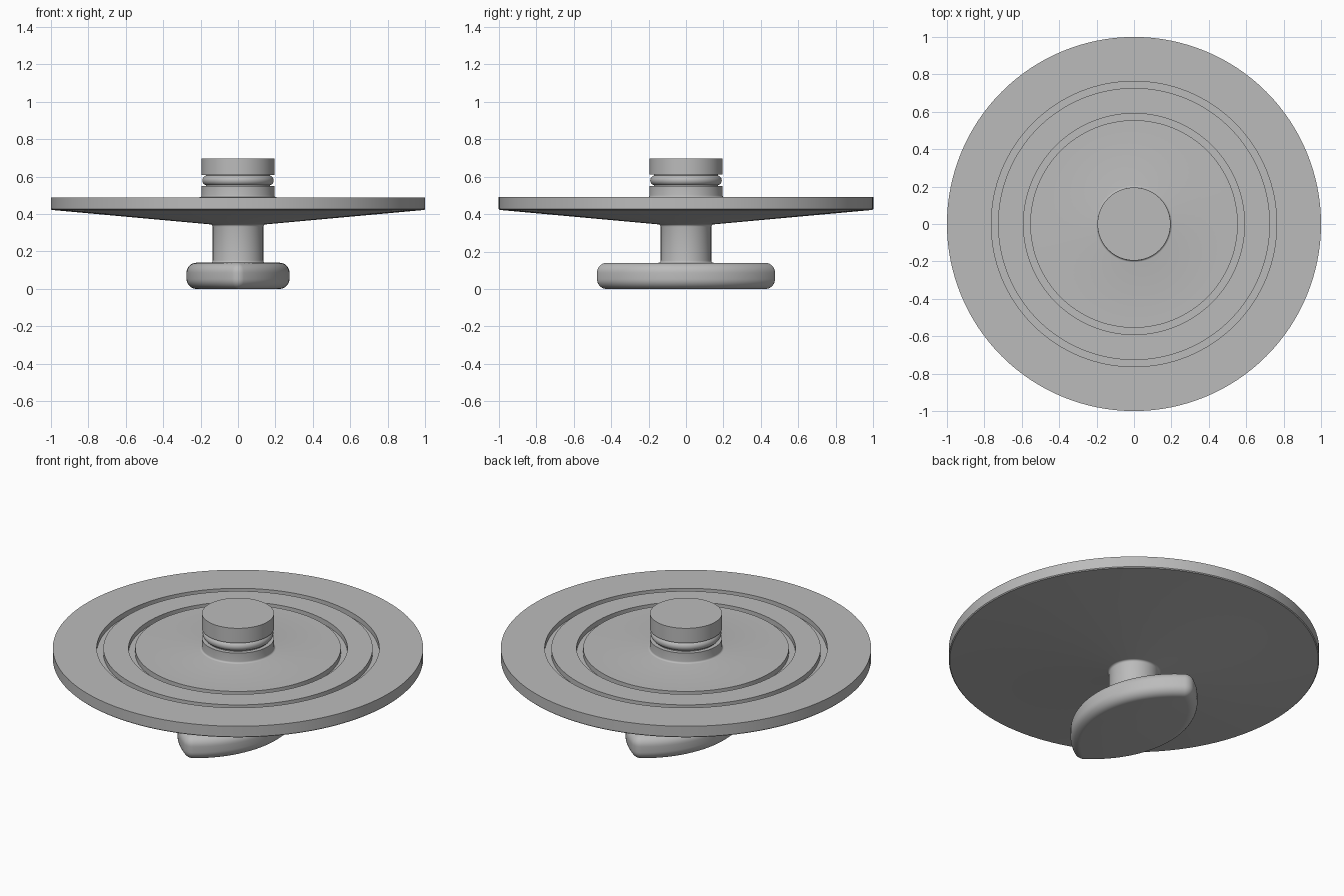
import bpy
import bmesh
from math import sin, cos, pi, asin, radians

cube = bpy.data.objects.get("Cube")
if cube:
    bpy.data.objects.remove(cube, do_unlink=True)

grey = bpy.data.materials.new("plain_grey")
grey.use_nodes = True
grey.diffuse_color = (0.5, 0.5, 0.5, 1)
grey.node_tree.nodes["Principled BSDF"].inputs["Base Color"].default_value = (0.5, 0.5, 0.5, 1)


def finish(obj, name):
    obj.name = name
    obj.data.materials.append(grey)
    bpy.ops.object.select_all(action="DESELECT")
    obj.select_set(True)
    bpy.context.view_layer.objects.active = obj
    bpy.ops.object.shade_smooth_by_angle(angle=radians(30))


def loft(name, rings):
    """Skin a stack of equal-length rings and cap both ends."""
    bm = bmesh.new()
    loops = [[bm.verts.new(p) for p in ring] for ring in rings]
    for a, b in zip(loops, loops[1:]):
        for i in range(len(a)):
            j = (i + 1) % len(a)
            bm.faces.new((a[i], a[j], b[j], b[i]))
    bm.faces.new(loops[0])
    bm.faces.new(loops[-1])
    bmesh.ops.recalc_face_normals(bm, faces=bm.faces)
    mesh = bpy.data.meshes.new(name)
    bm.to_mesh(mesh)
    bm.free()
    obj = bpy.data.objects.new(name, mesh)
    bpy.context.collection.objects.link(obj)
    finish(obj, name)


def circle(r, z, n=128):
    return [(r * cos(2 * pi * i / n), r * sin(2 * pi * i / n), z) for i in range(n)]


def fillet(r, z, size, up, n=4):
    """Concave fillet from a flat at height z to a wall of radius r."""
    angles = [pi / 2 * i / n for i in range(n + 1)]
    return [(r + size * (1 - sin(a)), z + up * size * (1 - cos(a))) for a in angles]


def channel(outer, inner, top, depth):
    """Square ring groove cut into the top of the disc."""
    return [(outer, top), (outer, top - depth), (inner, top - depth), (inner, top)]


# Turned body: stem, conical disc with two grooves, plug with seal seat
TOP = 0.49
profile = [(0.135, 0.12)]
profile += fillet(0.135, 0.14, 0.012, 1)
profile += reversed(fillet(0.135, 0.345, 0.012, -1))
profile += [(0.995, 0.422), (1.0, 0.427), (1.0, TOP)]
profile += channel(0.763, 0.727, TOP, 0.03)
profile += channel(0.591, 0.555, TOP, 0.03)
profile += fillet(0.195, TOP, 0.01, 1)
profile += [(0.195, 0.55), (0.172, 0.55), (0.172, 0.61), (0.195, 0.61), (0.195, 0.698)]
loft("body", [circle(r, z) for r, z in profile])

# Seal ring sitting in the plug groove
bpy.ops.mesh.primitive_torus_add(location=(0, 0, 0.58), major_radius=0.164,
                                 minor_radius=0.027, major_segments=128, minor_segments=20)
finish(bpy.context.object, "seal_ring")

# Pointed oval grip with rounded rim
HALF_WIDTH, TIP_Y, TIP_R, HEIGHT, ROUND = 0.275, 0.42, 0.055, 0.14, 0.053
SIDE_R = (HALF_WIDTH**2 + TIP_Y**2 - TIP_R**2) / (2 * (HALF_WIDTH - TIP_R))
SIDE_X = SIDE_R - HALF_WIDTH
SWEEP = asin(TIP_Y / (SIDE_R - TIP_R))


def grip_outline(inset, z):
    half = []
    for i in range(33):
        a = -SWEEP + 2 * SWEEP * i / 32
        r = SIDE_R - inset
        half.append((r * cos(a) - SIDE_X, r * sin(a), z))
    for i in range(1, 12):
        a = SWEEP + (pi - 2 * SWEEP) * i / 12
        r = TIP_R - inset
        half.append((r * cos(a), TIP_Y + r * sin(a), z))
    return half + [(-x, -y, z) for x, y, z in half]


quarter = [pi / 2 * i / 8 for i in range(9)]
lower = [(ROUND * (1 - sin(a)), ROUND * (1 - cos(a))) for a in quarter]
upper = [(d, HEIGHT - z) for d, z in reversed(lower)]
loft("grip", [grip_outline(d, z) for d, z in lower + upper])
